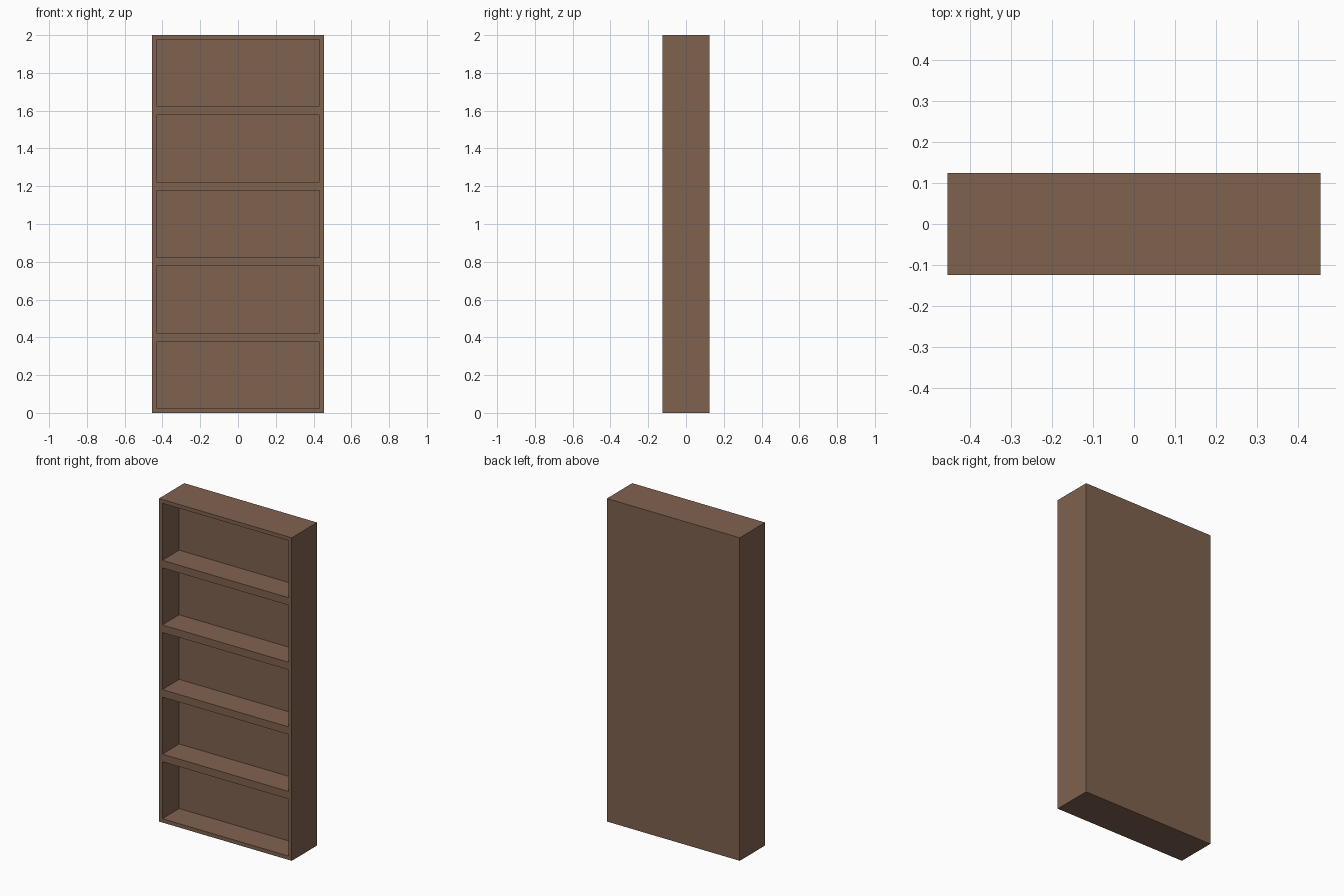
import bpy, bmesh
from mathutils import Vector

if "Cube" in bpy.data.objects:
    bpy.data.objects.remove(bpy.data.objects["Cube"])

W, D, H = 0.455, 0.124, 2.0     # half width, half depth, height
WALL, ROWS = 0.0235, 5          # board thickness, number of compartments
CAVITY = 0.165                  # compartment depth
STEP = H / ROWS

wood = bpy.data.materials.new("brown wood")
wood.diffuse_color = (0.216, 0.122, 0.078, 1)
wood.use_nodes = True
wood.node_tree.nodes["Principled BSDF"].inputs["Base Color"].default_value = wood.diffuse_color

# Solid case
bm = bmesh.new()
bmesh.ops.create_cube(bm, size=1)
for v in bm.verts:
    v.co = Vector((v.co.x * 2 * W, v.co.y * 2 * D, (v.co.z + 0.5) * H))


def front_faces():
    return [f for f in bm.faces if f.normal.y < -0.9]


def cut_front(co, no):
    """Score the front face along a plane."""
    faces = front_faces()
    geom = faces + list({e for f in faces for e in f.edges}) + list({v for f in faces for v in f.verts})
    bmesh.ops.bisect_plane(bm, geom=geom, plane_co=co, plane_no=no)
    bm.normal_update()


bm.normal_update()
for s in (-1, 1):
    cut_front((s * (W - WALL), 0, 0), (1, 0, 0))
for i in range(ROWS):
    cut_front((0, 0, i * STEP + WALL), (0, 0, 1))
    cut_front((0, 0, (i + 1) * STEP - WALL), (0, 0, 1))

# Compartments pushed back from the front
openings = []
for f in front_faces():
    c = f.calc_center_median()
    if abs(c.x) < W - WALL and WALL < c.z % STEP < STEP - WALL:
        openings.append(f)
for f in openings:
    new = bmesh.ops.extrude_discrete_faces(bm, faces=[f])["faces"][0]
    for v in new.verts:
        v.co.y += CAVITY

bmesh.ops.recalc_face_normals(bm, faces=bm.faces[:])
mesh = bpy.data.meshes.new("bookcase")
bm.to_mesh(mesh)
bm.free()
mesh.materials.append(wood)
bpy.context.collection.objects.link(bpy.data.objects.new("bookcase", mesh))
